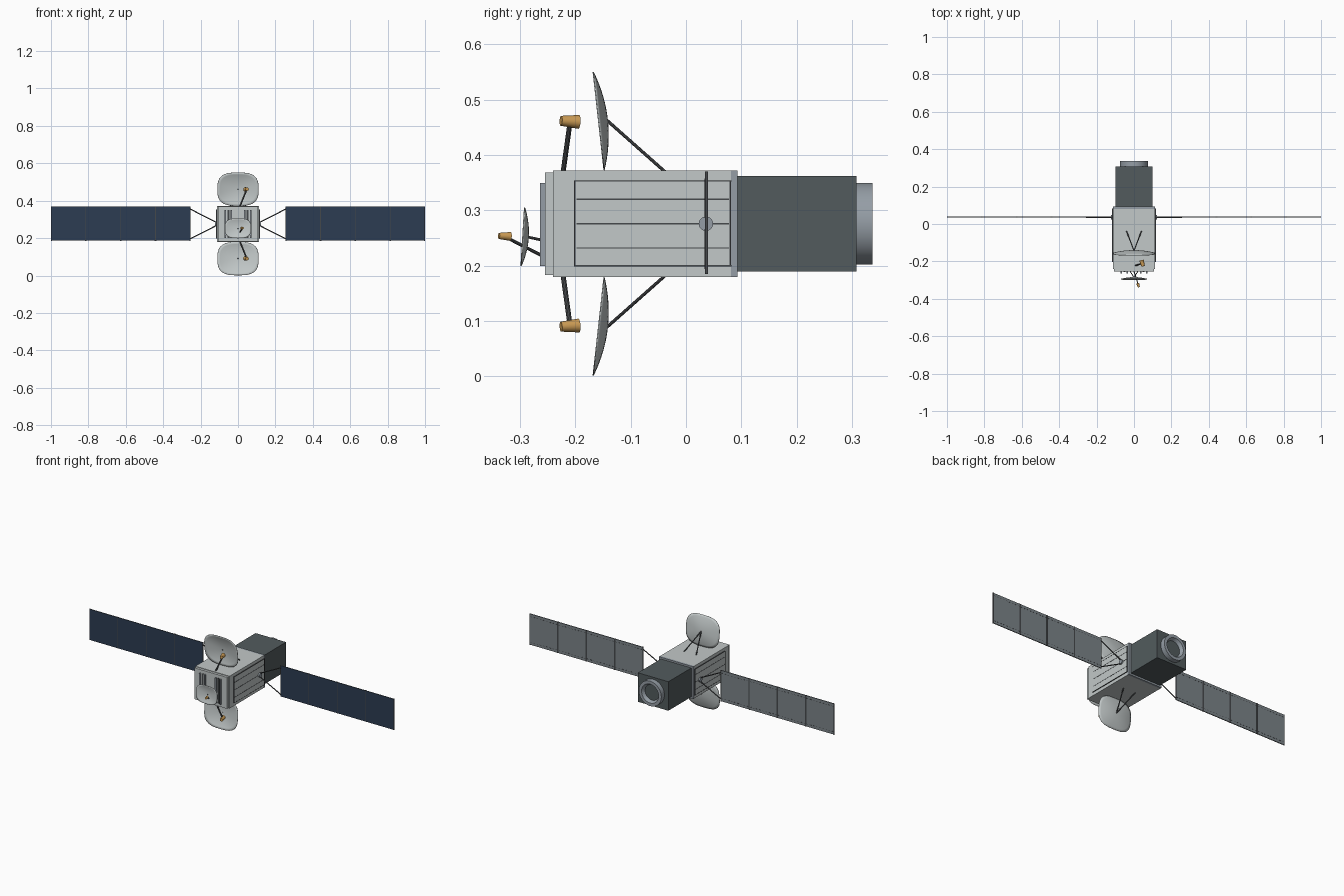
import bpy, bmesh, math
from mathutils import Vector, Matrix

if "Cube" in bpy.data.objects:
    bpy.data.objects.remove(bpy.data.objects["Cube"])

MID = 0.276  # height of the main axis


def material(name, r, g, b):
    m = bpy.data.materials.new(name)
    m.use_nodes = True
    m.diffuse_color = (r, g, b, 1)
    m.node_tree.nodes["Principled BSDF"].inputs["Base Color"].default_value = (r, g, b, 1)
    return m


HULL = material("pale hull grey", 0.54, 0.58, 0.58)
TRIM = material("blue grey trim", 0.30, 0.34, 0.38)
SERVICE = material("dark slate", 0.085, 0.105, 0.11)
CELLS = material("navy cells", 0.025, 0.045, 0.085)
BACKING = material("panel backing grey", 0.20, 0.23, 0.25)
DARK = material("dark strut grey", 0.075, 0.08, 0.085)
LINE = material("seam charcoal", 0.06, 0.065, 0.07)
GOLD = material("gold horn", 0.60, 0.33, 0.09)


def finish(name, bm, mats, smooth=False):
    bmesh.ops.recalc_face_normals(bm, faces=bm.faces)
    me = bpy.data.meshes.new(name)
    bm.to_mesh(me)
    bm.free()
    for m in mats:
        me.materials.append(m)
    ob = bpy.data.objects.new(name, me)
    bpy.context.collection.objects.link(ob)
    if smooth:
        bpy.ops.object.select_all(action='DESELECT')
        bpy.context.view_layer.objects.active = ob
        ob.select_set(True)
        bpy.ops.object.shade_smooth_by_angle(angle=math.radians(35))
    return ob


def add_box(bm, x0, x1, y0, y1, z0, z1):
    mat = Matrix.Translation(((x0 + x1) / 2, (y0 + y1) / 2, (z0 + z1) / 2))
    mat = mat @ Matrix.Diagonal((abs(x1 - x0), abs(y1 - y0), abs(z1 - z0), 1))
    bmesh.ops.create_cube(bm, size=1, matrix=mat)


def boxes(name, mat, items):
    bm = bmesh.new()
    for item in items:
        add_box(bm, *item)
    return finish(name, bm, [mat])


def rod(name, a, b, r0, mat, r1=None, sides=10):
    a, b = Vector(a), Vector(b)
    d = b - a
    bm = bmesh.new()
    place = Matrix.Translation((a + b) / 2) @ d.to_track_quat('Z', 'Y').to_matrix().to_4x4()
    bmesh.ops.create_cone(bm, cap_ends=True, segments=sides, radius1=r0,
                          radius2=r0 if r1 is None else r1, depth=d.length, matrix=place)
    return finish(name, bm, [mat], True)


def dish(name, centre, up, rx, ry, depth, rings=8, sides=48):
    """Shallow rounded-square bowl, hollow towards the front."""
    centre, up = Vector(centre), Vector(up).normalized()
    back = Vector((0, abs(up.z), -up.y * math.copysign(1, up.z)))
    bm = bmesh.new()

    def place(u, v, n):
        return bm.verts.new(centre + Vector((u, 0, 0)) + up * v + back * n)

    tip = place(0, 0, depth)
    last = None
    for i in range(1, rings + 1):
        t = i / rings
        ring = []
        for k in range(sides):
            c, s = math.cos(math.tau * k / sides), math.sin(math.tau * k / sides)
            p = 2 / (2 + t)
            ring.append(place(rx * t * math.copysign(abs(c) ** p, c),
                              ry * t * math.copysign(abs(s) ** p, s), depth * (1 - t * t)))
        for k in range(sides):
            j = (k + 1) % sides
            bm.faces.new((tip, ring[k], ring[j]) if last is None
                         else (last[k], ring[k], ring[j], last[j]))
        last = ring
    ob = finish(name, bm, [HULL], True)
    mod = ob.modifiers.new("thickness", 'SOLIDIFY')
    mod.thickness = 0.002
    mod.offset = 0
    return ob


# Main body, front step, rear collar and service module
boxes("body", HULL, [(-0.112, 0.112, -0.24, 0.081, 0.18, 0.372)])
boxes("front_step", HULL, [(-0.107, 0.107, -0.255, -0.24, 0.183, 0.369)])
boxes("rear_collar", TRIM, [(-0.112, 0.112, 0.081, 0.093, 0.18, 0.372)])
boxes("service_module", SERVICE, [(-0.1, 0.1, 0.093, 0.308, 0.19, 0.362)])

# Vertical ribs and dark slots on the front
boxes("front_ribs", TRIM, [(x - 0.004, x + 0.004, -0.264, -0.255, 0.2, 0.35)
                           for x in (-0.067, -0.036, 0.036, 0.067)])
boxes("front_slots", LINE, [(x - 0.005, x + 0.005, -0.257, -0.255, 0.2, 0.35)
                            for x in (-0.0515, 0.0515)])

# Side cladding with seams
for s, side in ((1, "left"), (-1, "right")):
    boxes(side + "_cladding", HULL, [(s * 0.112, s * 0.116, -0.2, 0.08, 0.2, 0.353)])
    seams = [(s * 0.115, s * 0.1168, -0.198, 0.078, z - 0.0012, z + 0.0012)
             for z in (0.232, MID, 0.32)]
    seams += [(s * 0.112, s * 0.1165, -0.202, 0.082, z - 0.001, z + 0.001) for z in (0.2, 0.353)]
    seams += [(s * 0.112, s * 0.1165, y - 0.001, y + 0.001, 0.2, 0.353) for y in (-0.201, 0.08)]
    boxes(side + "_seams", LINE, seams)

# Rear nozzle ring turned around the y axis
bm = bmesh.new()
profile = [(0.074, 0.306), (0.074, 0.337), (0.056, 0.337), (0.046, 0.318), (0.0, 0.318)]
verts = [bm.verts.new((r, y, 0)) for r, y in profile]
edges = [bm.edges.new(pair) for pair in zip(verts, verts[1:])]
bmesh.ops.spin(bm, geom=verts + edges, cent=(0, 0, 0), axis=(0, 1, 0),
               angle=math.tau, steps=40, use_duplicate=False)
bmesh.ops.remove_doubles(bm, verts=bm.verts, dist=0.0001)
bmesh.ops.translate(bm, verts=bm.verts, vec=(0, 0, MID))
for f in bm.faces:
    c = f.calc_center_median()
    f.material_index = int(math.hypot(c.x, c.z - MID) < 0.045)
finish("nozzle_ring", bm, [TRIM, SERVICE], True)

# Solar wings: four panels each, navy in front, grey behind
START, PITCH = 0.255, 0.18625
for s, side in ((1, "left"), (-1, "right")):
    bm = bmesh.new()
    dashes, frame = [], []
    for i in range(4):
        x0 = START + i * PITCH
        x1 = x0 + PITCH
        add_box(bm, s * (x0 + 0.002), s * (x1 - 0.002), 0.034, 0.039, 0.186, 0.369)
        frame += [(s * (x - 0.0022), s * (x + 0.0022), 0.0345, 0.0395, 0.185, 0.37)
                  for x in (x0 + 0.0022, x1 - 0.0022)]
        for k in range(9):
            xd = x0 + (k + 0.5) * PITCH / 9
            dashes += [(s * (xd - 0.005), s * (xd + 0.005), 0.039, 0.0396, z - 0.0012, z + 0.0012)
                       for z in (0.202, 0.353)]
    bm.normal_update()
    for f in bm.faces:
        f.material_index = 0 if f.calc_center_median().y < 0.0345 else 1
    finish(side + "_solar_panels", bm, [CELLS, BACKING])
    boxes(side + "_panel_frames", LINE, frame)
    boxes(side + "_panel_dashes", LINE, dashes)
    # Pivot and yoke
    rod(side + "_wing_pivot", (s * 0.11, 0.036, MID), (s * 0.124, 0.036, MID), 0.013, TRIM, sides=20)
    for v, end in ((1, "upper"), (-1, "lower")):
        rod(side + "_yoke_" + end, (s * 0.118, 0.036, MID + v * 0.01),
            (s * 0.257, 0.036, MID + v * 0.08), 0.003, DARK)

# Large dishes with back struts, feed arm and horn
for v, end in ((1, "top"), (-1, "bottom")):
    def at(x, y, h):
        return (x, y, MID + v * h)
    dish(end + "_dish", at(0, -0.158, 0.1855), (0, -0.11, v * 0.994), 0.11, 0.0895, 0.016)
    for s, side in ((1, "left"), (-1, "right")):
        rod(f"{end}_dish_strut_{side}", at(0, -0.143, 0.187), at(s * 0.04, -0.038, 0.094), 0.003, DARK)
    rod(end + "_feed_arm", at(0.01, -0.222, 0.094), at(0.045, -0.21, 0.18), 0.0045, DARK)
    rod(end + "_feed_horn", at(0.049, -0.226, 0.186), at(0.04, -0.194, 0.184), 0.009, GOLD, 0.0125, 20)

# Small front dish
dish("front_dish", (0, -0.295, 0.2525), (0, 0.06, 1), 0.07, 0.053, 0.01)
for s, side in ((1, "left"), (-1, "right")):
    rod("front_dish_strut_" + side, (0, -0.286, 0.252), (s * 0.02, -0.254, 0.245), 0.0025, DARK)
rod("front_feed_arm", (0.0, -0.254, 0.215), (0.022, -0.322, 0.25), 0.003, DARK)
rod("front_feed_horn", (0.026, -0.338, 0.254), (0.02, -0.317, 0.253), 0.0055, GOLD, 0.008, 20)
